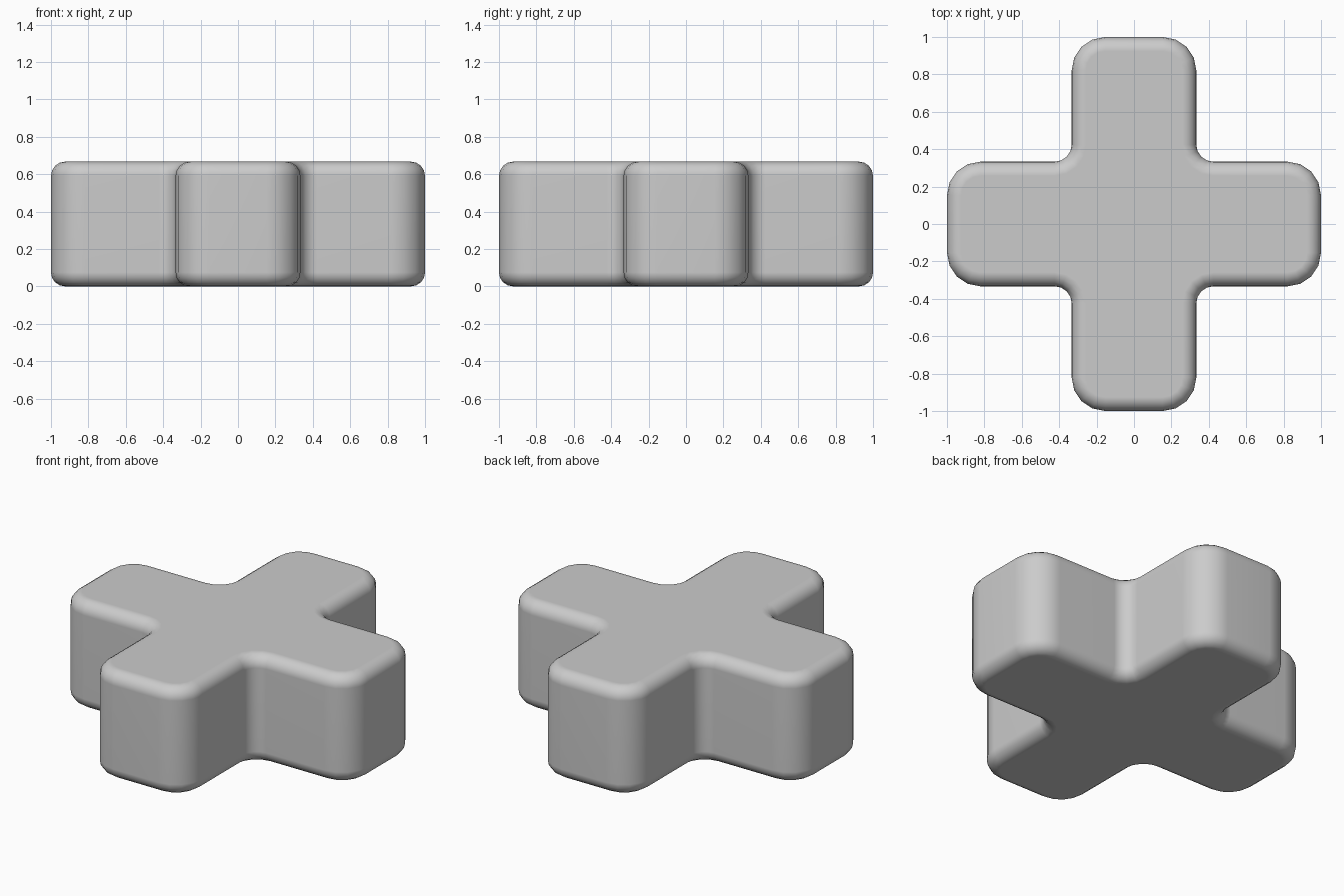
import bpy, bmesh
from math import sin, cos, pi

if "Cube" in bpy.data.objects:
    bpy.data.objects.remove(bpy.data.objects["Cube"])

W, H = 1 / 3, 2 / 3          # arm half width, height
R_OUT, R_IN, BEV = 0.18, 0.09, 0.075
SEG, BSEG = 4, 4


def arc(cx, cy, r, a0, a1):
    return [(cx + r * cos(a0 + (a1 - a0) * i / SEG),
             cy + r * sin(a0 + (a1 - a0) * i / SEG)) for i in range(SEG + 1)]


def plus_outline(d):
    """Rounded plus outline, inset by d; one arm repeated four times."""
    w, l, ro, ri = W - d, 1 - d, R_OUT - d, R_IN + d
    arm = (arc(l - ro, -w + ro, ro, -pi / 2, 0)
           + arc(l - ro, w - ro, ro, 0, pi / 2)
           + arc(w + ri, w + ri, ri, 1.5 * pi, pi))
    pts = []
    for k in range(4):
        c, s = cos(k * pi / 2), sin(k * pi / 2)
        pts += [(x * c - y * s, x * s + y * c) for x, y in arm]
    return pts


# Stack of outlines: rounded bottom edge, straight wall, rounded top edge
bottom = [(BEV * (1 - sin(a)), BEV * (1 - cos(a)))
          for a in (i * pi / 2 / BSEG for i in range(BSEG + 1))]
levels = bottom + [(d, H - z) for d, z in reversed(bottom)]

bm = bmesh.new()
rings = [[bm.verts.new((x, y, z)) for x, y in plus_outline(d)] for d, z in levels]
for lo, hi in zip(rings, rings[1:]):
    n = len(lo)
    for i in range(n):
        j = (i + 1) % n
        bm.faces.new((lo[i], lo[j], hi[j], hi[i]))
bm.faces.new(rings[0][::-1])
bm.faces.new(rings[-1])
bmesh.ops.recalc_face_normals(bm, faces=bm.faces)

mesh = bpy.data.meshes.new("plus_block")
bm.to_mesh(mesh)
bm.free()
plus = bpy.data.objects.new("plus_block", mesh)
bpy.context.collection.objects.link(plus)

# Smooth shading with flat top and bottom
bpy.context.view_layer.objects.active = plus
plus.select_set(True)
bpy.ops.object.shade_smooth_by_angle()
plus.modifiers.new("weighted_normals", 'WEIGHTED_NORMAL').keep_sharp = True
